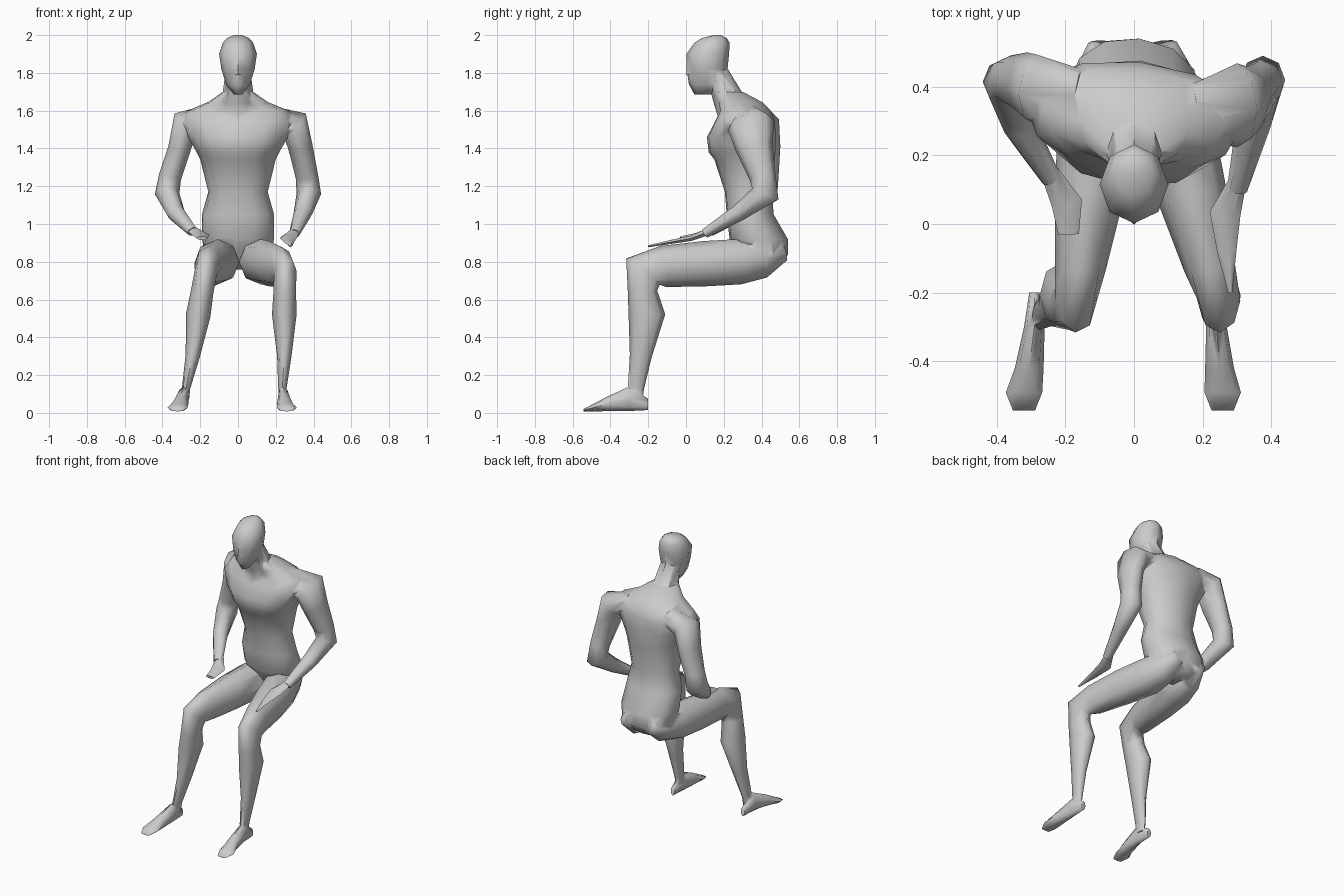
import bpy, bmesh, math
from mathutils import Vector

parts = []


def loft(name, rings, sides=8, side=(1, 0, 0), normal=None, square=1.0):
    """Skin closed elliptical rings (x, y, z, half width, half depth) along a path."""
    bm = bmesh.new()
    pts = [Vector(r[:3]) for r in rings]
    loops = []
    for i, r in enumerate(rings):
        if normal:
            t = Vector(normal)
        else:
            a = (pts[i] - pts[i - 1]).normalized() if i else Vector()
            b = (pts[i + 1] - pts[i]).normalized() if i < len(pts) - 1 else Vector()
            t = (a + b).normalized()
        u = Vector(side)
        u = (u - t * u.dot(t)).normalized()
        v = t.cross(u)
        loop = []
        for k in range(sides):
            ang = 2 * math.pi * k / sides
            c, s = math.cos(ang), math.sin(ang)
            c = math.copysign(abs(c) ** square, c)
            s = math.copysign(abs(s) ** square, s)
            loop.append(bm.verts.new(pts[i] + u * c * r[3] + v * s * r[4]))
        loops.append(loop)
    for a, b in zip(loops, loops[1:]):
        for k in range(sides):
            j = (k + 1) % sides
            bm.faces.new((a[k], a[j], b[j], b[k]))
    bm.faces.new(loops[0])
    bm.faces.new(loops[-1])
    bmesh.ops.triangulate(bm, faces=bm.faces)
    bmesh.ops.recalc_face_normals(bm, faces=bm.faces)
    me = bpy.data.meshes.new(name)
    bm.to_mesh(me)
    bm.free()
    ob = bpy.data.objects.new(name, me)
    bpy.context.collection.objects.link(ob)
    parts.append(ob)


UP = (0, 0, 1)

# torso, slightly turned at the shoulders
loft("body", [
    (0, .41, .76, .09, .06), (0, .41, .79, .14, .10), (0, .41, .84, .175, .13),
    (0, .385, .92, .192, .155),
    (0, .34, 1.05, .192, .125), (0, .33, 1.17, .158, .125), (0, .31, 1.34, .20, .16),
    (0, .297, 1.38, .22, .178), (0, .293, 1.46, .265, .183), (0, .312, 1.54, .315, .16),
    (0, .315, 1.60, .27, .135), (0, .285, 1.645, .16, .12), (0, .22, 1.70, .08, .08)],
    sides=12, side=(1, -.1, 0), normal=UP, square=.93)

# neck and head
loft("neck", [(0, .28, 1.57, .12, .11), (0, .22, 1.67, .085, .08),
              (0, .165, 1.80, .066, .06)])
loft("head", [
    (0, .09, 1.685, .022, .045), (0, .11, 1.74, .064, .095), (0, .112, 1.82, .088, .108),
    (0, .115, 1.90, .10, .113), (0, .138, 1.96, .08, .093), (0, .15, 1.985, .058, .065),
    (0, .165, 2.0, .02, .02)], normal=UP)
loft("nose", [(0, .03, 1.88, .012, .015), (0, .014, 1.79, .015, .016)], sides=4)

# arms: shoulder, upper arm, elbow, forearm, wrist, hand
loft("right_arm", [
    (.17, .33, 1.55, .07, .09), (.30, .345, 1.525, .085, .125), (.33, .36, 1.41, .065, .10),
    (.365, .405, 1.25, .06, .07), (.375, .42, 1.16, .065, .075),
    (.345, .28, 1.06, .05, .045), (.30, .10, .95, .03, .025)])
loft("right_hand", [(.30, .12, .96, .027, .02), (.265, .03, .925, .045, .016),
                    (.27, -.08, .905, .028, .012), (.28, -.20, .882, .006, .006)], sides=6)
loft("left_arm", [
    (-.16, .37, 1.55, .07, .09), (-.28, .39, 1.53, .08, .105), (-.31, .405, 1.40, .06, .095),
    (-.36, .42, 1.25, .06, .07), (-.375, .415, 1.16, .065, .075),
    (-.33, .28, 1.06, .05, .045), (-.24, .13, .96, .03, .025)])
loft("left_hand", [(-.245, .15, .97, .027, .02), (-.195, .06, .94, .045, .016),
                   (-.19, -.03, .925, .03, .01)], sides=6)

# legs: buttock, thigh, knee, calf, ankle, then the foot
LEGS = {"right": (1, .25, .245, .245, .235, .24, .258),
        "left": (-1, .17, .21, .24, .275, .29, .32)}
for name, (s, knee, calf, shin, ankle, heel, toe) in LEGS.items():
    def hip(f):
        return s * (.095 + (knee - .095) * f)
    loft(name + "_leg", [
        (hip(-.1), .525, .845, .045, .04), (hip(0), .41, .82, .092, .105),
        (hip(.15), .28, .80, .114, .12), (hip(.45), .10, .79, .103, .12),
        (hip(.8), -.12, .775, .075, .11), (s * knee, -.228, .748, .06, .112),
        (s * (knee + calf) / 2, -.23, .64, .06, .078), (s * calf, -.207, .52, .065, .097),
        (s * shin, -.24, .30, .038, .058), (s * ankle, -.265, .13, .022, .043),
        (s * ankle, -.265, .07, .016, .035)])
    loft(name + "_foot", [
        (s * heel, -.20, .045, .015, .03), (s * heel, -.30, .075, .03, .065),
        (s * (heel + toe) / 2, -.42, .047, .042, .038), (s * toe, -.49, .028, .053, .02),
        (s * toe, -.543, .014, .032, .006)], normal=(0, -1, 0))

# weld all parts into one continuous skin
body = parts[0]
bpy.ops.object.select_all(action='DESELECT')
body.select_set(True)
bpy.context.view_layer.objects.active = body
for part in parts[1:]:
    mod = body.modifiers.new("weld", 'BOOLEAN')
    mod.operation = 'UNION'
    mod.solver = 'EXACT'
    mod.object = part
    bpy.ops.object.modifier_apply(modifier=mod.name)
    bpy.data.objects.remove(part)
bpy.ops.object.shade_smooth_by_angle(angle=math.radians(70))
